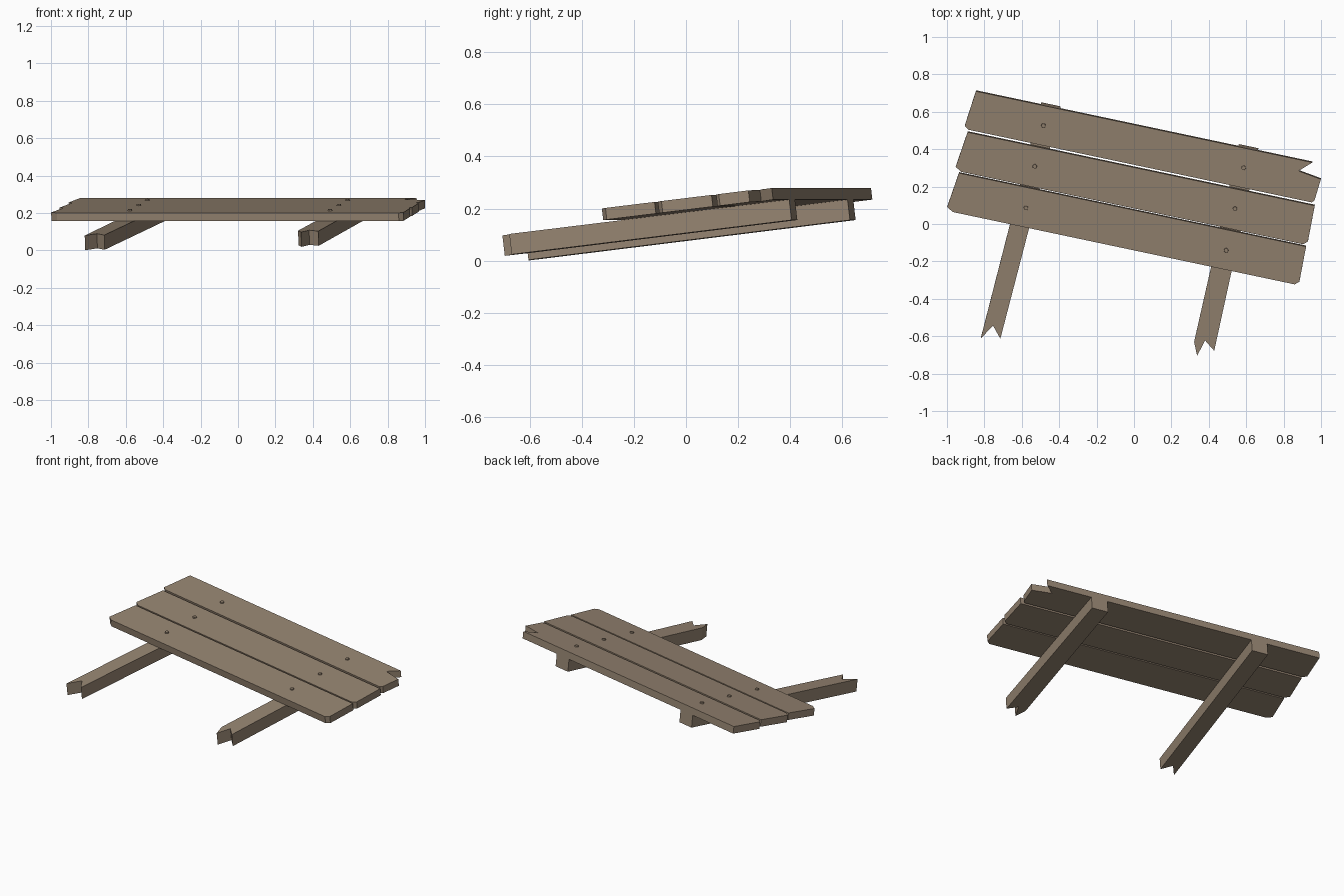
import bpy, bmesh, math
from mathutils import Matrix

cube = bpy.data.objects.get("Cube")
if cube:
    bpy.data.objects.remove(cube, do_unlink=True)

# Weathered wood colour
wood = bpy.data.materials.new("weathered_wood")
wood.use_nodes = True
colour = (0.30, 0.23, 0.165, 1)
wood.diffuse_color = colour
wood.node_tree.nodes["Principled BSDF"].inputs["Base Color"].default_value = colour

# The whole sign lies turned and tilted; parts are built flat in this frame
LAY = (Matrix.Translation((0, 0, 0.217))
       @ Matrix.Rotation(math.radians(-11.95), 4, 'Z')
       @ Matrix.Rotation(math.radians(6.84), 4, 'X'))
PLANK, POST = 0.045, 0.079


def add_object(name, bm):
    bmesh.ops.recalc_face_normals(bm, faces=bm.faces)
    mesh = bpy.data.meshes.new(name)
    bm.to_mesh(mesh)
    bm.free()
    mesh.materials.append(wood)
    obj = bpy.data.objects.new(name, mesh)
    bpy.context.collection.objects.link(obj)
    obj.matrix_world = LAY


def slab(name, outline, top, thickness):
    """Extrude a flat outline down from the given height."""
    bm = bmesh.new()
    face = bm.faces.new([bm.verts.new((x, y, top)) for x, y in outline])
    out = bmesh.ops.extrude_face_region(bm, geom=[face], use_keep_orig=True)
    moved = [g for g in out["geom"] if isinstance(g, bmesh.types.BMVert)]
    bmesh.ops.translate(bm, verts=moved, vec=(0, 0, -thickness))
    add_object(name, bm)


# Planks with worn front corners; the back one has a splintered end
slab("back_plank", [(-0.974, 0.523), (0.865, 0.523), (0.802, 0.463), (0.928, 0.444),
                    (0.918, 0.325), (0.906, 0.312), (-0.972, 0.312), (-0.994, 0.328)],
     0, PLANK)
for name, front, back in (("middle_plank", 0.082, 0.298), ("front_plank", -0.139, 0.073)):
    slab(name, [(-0.972, back), (0.925, back), (0.929, front + 0.019), (0.907, front),
                (-0.961, front), (-0.996, front + 0.02)], 0, PLANK)

# Posts under the planks with broken, notched feet
slab("right_post", [(-0.62, 0.523), (-0.514, 0.523), (-0.572, -0.759),
                    (-0.625, -0.698), (-0.675, -0.78)], -PLANK, POST)
slab("left_post", [(0.46, 0.523), (0.567, 0.523), (0.56, -0.584), (0.501, -0.54),
                   (0.476, -0.629), (0.445, -0.56)], -PLANK, POST)

# Bolt heads, one per plank and post
for side, x in (("right", -0.583), ("left", 0.511)):
    for row, y in (("back", 0.418), ("middle", 0.193), ("front", -0.036)):
        bm = bmesh.new()
        bmesh.ops.create_cone(bm, cap_ends=True, segments=8, radius1=0.013,
                              radius2=0.011, depth=0.012,
                              matrix=Matrix.Translation((x, y, 0.002)))
        add_object(f"{row}_{side}_bolt", bm)
